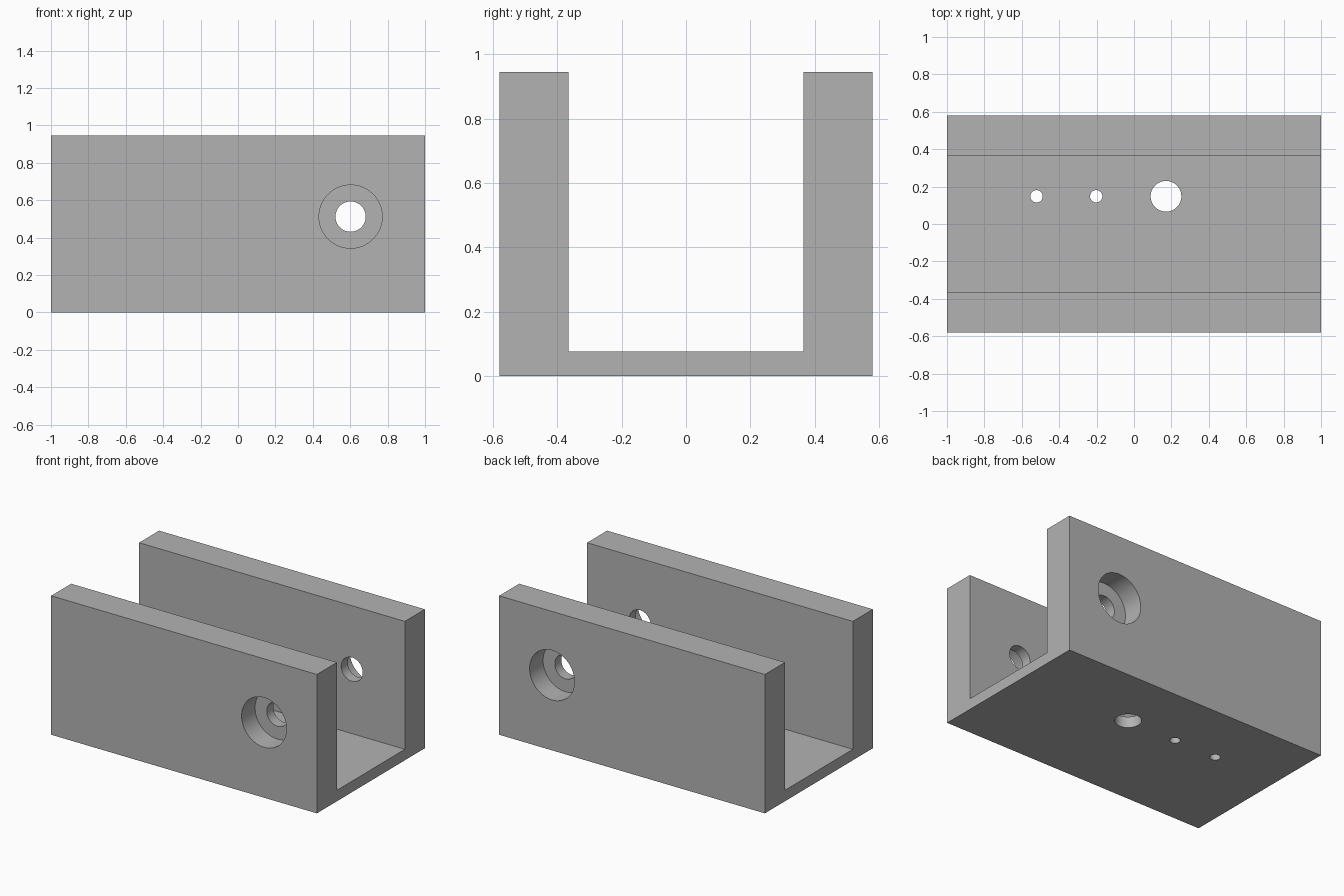
import bpy
import bmesh
from math import pi
from mathutils import Matrix, Vector

default = bpy.data.objects.get("Cube")
if default:
    bpy.data.objects.remove(default, do_unlink=True)

# Overall sizes
HALF_X, HALF_Y, HEIGHT = 1.0, 0.58, 0.945
INNER_Y, FLOOR = 0.365, 0.075
BORE_DEPTH = 0.145

grey = bpy.data.materials.new("plain_grey")
grey.use_nodes = True
colour = (0.45, 0.45, 0.45, 1)
grey.diffuse_color = colour
grey.node_tree.nodes["Principled BSDF"].inputs["Base Color"].default_value = colour


def make_object(name, bm):
    bmesh.ops.recalc_face_normals(bm, faces=bm.faces)
    mesh = bpy.data.meshes.new(name)
    bm.to_mesh(mesh)
    bm.free()
    mesh.materials.append(grey)
    obj = bpy.data.objects.new(name, mesh)
    bpy.context.collection.objects.link(obj)
    return obj


# U-shaped channel, extruded along x
bm = bmesh.new()
half = [(HALF_Y, 0), (HALF_Y, HEIGHT), (INNER_Y, HEIGHT), (INNER_Y, FLOOR)]
profile = half + [(-y, z) for y, z in reversed(half)]
face = bm.faces.new([bm.verts.new((-HALF_X, y, z)) for y, z in profile])
extruded = bmesh.ops.extrude_face_region(bm, geom=[face], use_keep_orig=True)
moved = [g for g in extruded["geom"] if isinstance(g, bmesh.types.BMVert)]
bmesh.ops.translate(bm, verts=moved, vec=(2 * HALF_X, 0, 0))
channel = make_object("channel_bracket", bm)


def drill(name, centre, radius, length, along_y=False):
    """Cut a round hole through the channel."""
    bm = bmesh.new()
    turn = Matrix.Rotation(pi / 2, 4, 'X') if along_y else Matrix()
    bmesh.ops.create_cone(bm, cap_ends=True, segments=64, radius1=radius,
                          radius2=radius, depth=length,
                          matrix=Matrix.Translation(Vector(centre)) @ turn)
    cutter = make_object(name, bm)
    cutter.hide_render = True
    mod = channel.modifiers.new(name, 'BOOLEAN')
    mod.operation = 'DIFFERENCE'
    mod.solver = 'EXACT'
    mod.object = cutter
    bpy.context.view_layer.objects.active = channel
    bpy.ops.object.modifier_apply(modifier=mod.name)
    bpy.data.objects.remove(cutter, do_unlink=True)


# Bolt hole through both walls, counterbored from each outer face
BOLT_X, BOLT_Z = 0.602, 0.512
drill("bolt_hole", (BOLT_X, 0, BOLT_Z), 0.081, 2, True)
for side in (-1, 1):
    drill("counterbore", (BOLT_X, side * HALF_Y, BOLT_Z), 0.169, 2 * BORE_DEPTH, True)

# Holes through the floor
for x, radius in ((-0.521, 0.033), (-0.202, 0.033), (0.171, 0.082)):
    drill("floor_hole", (x, 0.148, FLOOR / 2), radius, 0.3)

# Smooth hole walls, sharp edges elsewhere
bpy.ops.object.select_all(action='DESELECT')
channel.select_set(True)
bpy.context.view_layer.objects.active = channel
bpy.ops.object.shade_smooth_by_angle(angle=pi / 6)
